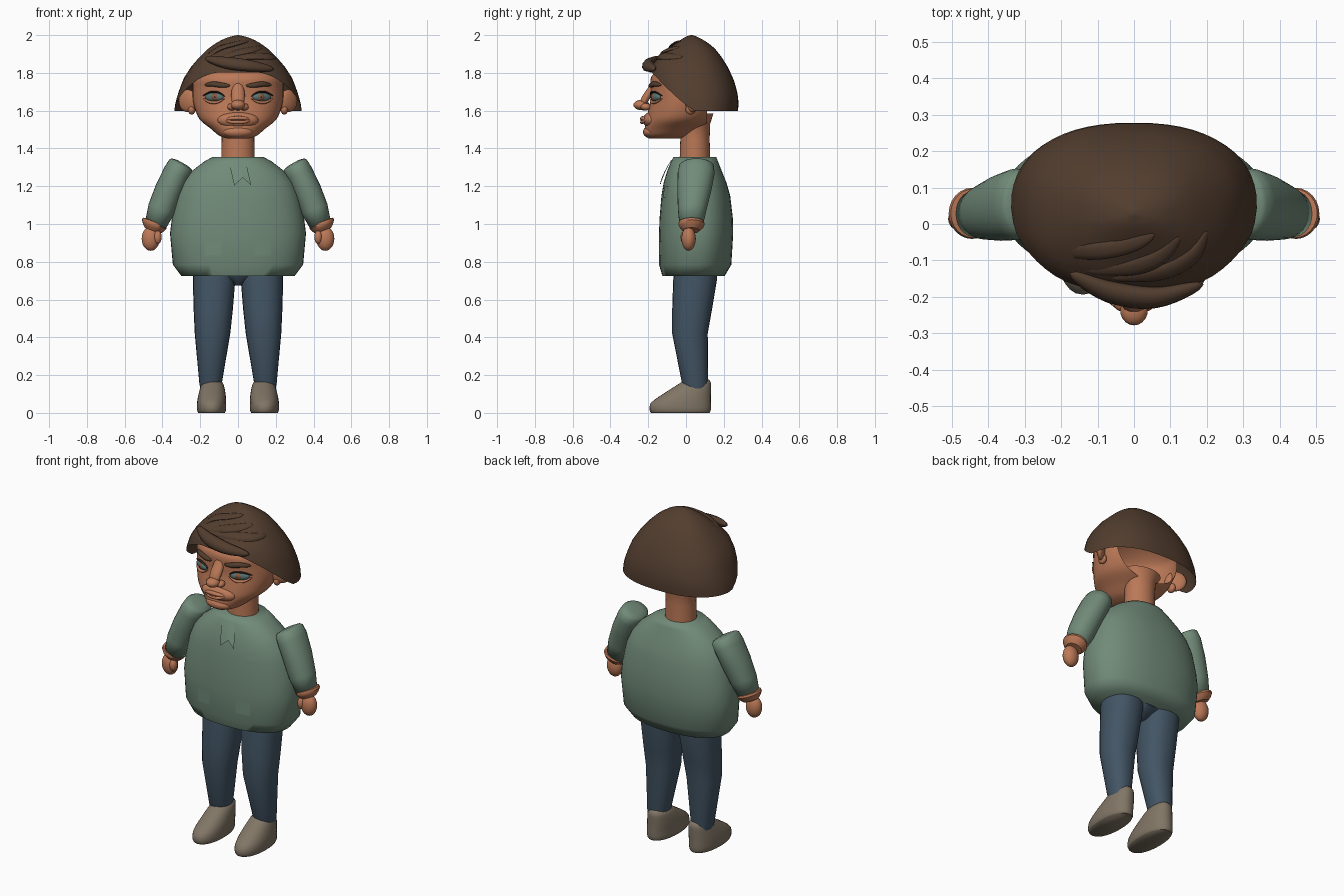
import bpy, bmesh, math
from mathutils import Vector, Matrix

if "Cube" in bpy.data.objects:
    bpy.data.objects.remove(bpy.data.objects["Cube"])


def material(name, *rgb):
    m = bpy.data.materials.new(name)
    m.diffuse_color = (*rgb, 1)
    m.use_nodes = True
    m.node_tree.nodes["Principled BSDF"].inputs["Base Color"].default_value = m.diffuse_color
    return m


SKIN = material("skin", .50, .19, .095)
HAIR = material("brown hair", .085, .047, .028)
SHIRT = material("green shirt", .165, .255, .19)
JEANS = material("blue trousers", .055, .09, .128)
SHOE = material("taupe shoe", .22, .18, .132)
EYE = material("teal eye", .10, .18, .18)
IRIS = material("brown iris", .25, .10, .05)
DARK = material("dark line", .03, .018, .012)


def finish(name, bm, mat, angle=40):
    bmesh.ops.recalc_face_normals(bm, faces=bm.faces)
    me = bpy.data.meshes.new(name)
    bm.to_mesh(me)
    bm.free()
    me.materials.append(mat)
    for p in me.polygons:
        p.use_smooth = True
    me.set_sharp_from_angle(angle=math.radians(angle))
    ob = bpy.data.objects.new(name, me)
    bpy.context.collection.objects.link(ob)
    return ob


def skin_rings(name, rows, mat, angle=40, caps=True, cut_y=None):
    """Bridge equal-length closed rings, cap the ends, optionally open the back."""
    bm = bmesh.new()
    vs = [[bm.verts.new(p) for p in r] for r in rows]
    n = len(vs[0])
    for a, b in zip(vs, vs[1:]):
        for i in range(n):
            j = (i + 1) % n
            bm.faces.new((a[i], a[j], b[j], b[i]))
    if caps:
        bm.faces.new(vs[0][::-1])
    bm.faces.new(vs[-1])
    if cut_y is not None:
        bmesh.ops.recalc_face_normals(bm, faces=bm.faces)
        bmesh.ops.bisect_plane(bm, geom=bm.verts[:] + bm.edges[:] + bm.faces[:],
                               plane_co=(0, cut_y, 0), plane_no=(0, 1, 0), clear_outer=True)
    return finish(name, bm, mat, angle)


def catmull(pts, k):
    out = []
    for i in range(len(pts) - 1):
        p = [pts[max(0, min(len(pts) - 1, i + d))] for d in (-1, 0, 1, 2)]
        for s in range(k):
            t = s / k
            out.append(tuple(.5 * (2 * b + (c - a) * t + (2 * a - 5 * b + 4 * c - d) * t * t
                                   + (3 * b - a - 3 * c + d) * t ** 3) for a, b, c, d in zip(*p)))
    return out + [tuple(pts[-1])]


def power(v, e):
    return math.copysign(abs(v) ** e, v)


def loft(name, rings, mat, n=2.0, seg=32, side=1, k=1, angle=40, cut_y=None):
    """Rings are (z, x centre, x radius, y front, y back, tilt in degrees)."""
    rows = []
    for z, x, rx, y0, y1, tilt in catmull(rings, k):
        t = math.radians(tilt)
        row = []
        for i in range(seg):
            a = 2 * math.pi * i / seg
            d = rx * power(math.cos(a), 2 / n)
            y = (y0 + y1) / 2 + (y1 - y0) / 2 * power(math.sin(a), 2 / n)
            row.append((side * (x + d * math.cos(t)), y, z + d * math.sin(t)))
        rows.append(row)
    return skin_rings(name, rows, mat, angle, True, cut_y)


def level(rings, z):
    for a, b in zip(rings, rings[1:]):
        if z <= b[0]:
            t = max(0, (z - a[0]) / (b[0] - a[0]))
            return [p + (q - p) * t for p, q in zip(a, b)]
    return rings[-1]


def front_y(rings, x, z, n):
    _, _, rx, y0, y1, _ = level(rings, z)
    return (y0 + y1) / 2 - (y1 - y0) / 2 * max(0, 1 - abs(x / rx) ** n) ** (1 / n)


def ball(name, loc, size, mat, turn=0):
    bm = bmesh.new()
    mtx = Matrix.Translation(loc) @ Matrix.Rotation(turn, 4, 'Z') @ Matrix.Diagonal((*size, 1))
    bmesh.ops.create_uvsphere(bm, u_segments=20, v_segments=12, radius=1, matrix=mtx)
    return finish(name, bm, mat, 80)


def lock(name, path, width, height, mat, core=(0, .03, 1.65)):
    """Tapered flattened strand that lies on the head."""
    pts = [Vector(p) for p in catmull(path, 6)]
    rows = []
    for i, p in enumerate(pts):
        tan = (pts[min(i + 1, len(pts) - 1)] - pts[max(i - 1, 0)]).normalized()
        wide = tan.cross(p - Vector(core)).normalized()
        up = wide.cross(tan)
        s = .06 + .94 * math.sin(math.pi * i / (len(pts) - 1)) ** .6
        rows.append([p + s * (wide * width * math.cos(a) + up * height * math.sin(a))
                     for a in (math.pi * j / 5 for j in range(10))])
    return skin_rings(name, rows, mat, 60)


def patch(name, top, bottom, rings, mat, notch=0, lift=.004, n=2.3, g=6):
    """Thin sheet over a lofted front; top and bottom are (x left, x right, z)."""
    bm = bmesh.new()
    grid = []
    for j in range(g + 1):
        v = j / g
        row = []
        for i in range(g + 1):
            u = i / g
            zb = bottom[2] + notch * (1 - abs(2 * u - 1))
            x0, x1 = (top[q] + (bottom[q] - top[q]) * v for q in (0, 1))
            x, z = x0 + (x1 - x0) * u, top[2] + (zb - top[2]) * v
            row.append(bm.verts.new((x, front_y(rings, x, z, n) - .004 - (lift - .004) * v, z)))
        grid.append(row)
    for a, b in zip(grid, grid[1:]):
        for i in range(g):
            bm.faces.new((a[i], b[i], b[i + 1], a[i + 1]))
    return finish(name, bm, mat, 60)


# Shirt body, collar and pockets
torso = [(.725, 0, .30, -.125, .205, 0), (.785, 0, .345, -.143, .24, 0), (.95, 0, .36, -.143, .25, 0),
         (1.03, 0, .35, -.14, .248, 0), (1.15, 0, .325, -.13, .234, 0), (1.22, 0, .295, -.118, .214, 0),
         (1.28, 0, .245, -.10, .19, 0), (1.33, 0, .18, -.08, .17, 0), (1.355, 0, .135, -.065, .16, 0)]
loft("shirt_body", torso, SHIRT, 2.3, 48, angle=70)
patch("collar_flap", (-.05, .04, 1.335), (-.02, .07, 1.205), torso, SHIRT, .04, .018)
for name, x, z, w, h in (("chest_pocket", .17, 1.17, .03, .03), ("left_pocket", .127, .87, .044, .038),
                         ("right_pocket", -.133, .87, .044, .038)):
    patch(name, (x - w, x + w, z + h), (x - w, x + w, z - h), torso, SHIRT)

# Neck, hips
loft("neck", [(1.30, 0, .09, -.035, .13, 0), (1.45, 0, .086, -.03, .125, 0), (1.53, 0, .09, -.03, .128, 0),
              (1.585, 0, .12, -.03, .145, 0)], SKIN)
loft("hips", [(.675, 0, .03, 0, .09, 0), (.72, 0, .11, -.05, .15, 0), (.78, 0, .2, -.07, .16, 0)], JEANS)

# Limbs on both sides
for s, tag in ((1, "left"), (-1, "right")):
    loft(tag + "_trouser_leg", [(.13, .145, .055, -.01, .11, 0), (.16, .145, .06, -.022, .117, 0),
                                (.42, .135, .094, -.073, .115, 0), (.55, .131, .104, -.073, .138, 0),
                                (.70, .127, .112, -.068, .163, 0), (.78, .127, .11, -.06, .165, 0)],
         JEANS, 2.2, 24, s)
    loft(tag + "_shoe", [(0, .14, .070, -.185, .125, 0), (.015, .14, .077, -.193, .131, 0),
                         (.05, .14, .077, -.188, .132, 0), (.085, .138, .074, -.145, .132, 0),
                         (.13, .136, .065, -.075, .133, 0), (.16, .135, .054, -.028, .132, 0),
                         (.177, .135, .035, 0, .12, 0)], SHOE, 2.2, 28, s, 2, 60)
    loft(tag + "_sleeve", [(.995, .437, .058, -.035, .09, 21), (1.08, .405, .073, -.043, .11, 22),
                           (1.18, .365, .075, -.046, .135, 25), (1.27, .323, .073, -.044, .152, 28),
                           (1.308, .302, .07, -.036, .147, 29), (1.318, .297, .06, -.022, .133, 29),
                           (1.324, .294, .03, .015, .096, 29)], SHIRT, 2.1, 28, s, 1, 85)
    loft(tag + "_cuff", [(.965, .452, .045, -.015, .07, 21), (.982, .448, .06, -.033, .09, 21),
                         (.998, .444, .069, -.041, .099, 21), (1.01, .441, .066, -.038, .096, 21),
                         (1.012, .44, .055, -.03, .085, 21)], SKIN, 2, 24, s)
    ball(tag + "_hand", (s * .462, .014, .922), (.048, .038, .064), SKIN)
    ball(tag + "_thumb", (s * .425, -.005, .93), (.021, .024, .036), SKIN)

# Face shell, open at the back under the hair
head = [(1.452, 0, .055, -.195, -.03, 0), (1.468, 0, .10, -.215, .02, 0), (1.505, 0, .145, -.218, .075, 0),
        (1.55, 0, .20, -.210, .14, 0), (1.60, 0, .225, -.200, .18, 0), (1.66, 0, .24, -.188, .205, 0),
        (1.72, 0, .24, -.187, .21, 0), (1.78, 0, .232, -.183, .20, 0), (1.84, 0, .17, -.12, .15, 0),
        (1.88, 0, .08, -.04, .08, 0)]
loft("head", head, SKIN, 2.1, 40, 1, 4, 80, .11)

# Nose, mouth and chin
lock("nose_bridge", [(0, -.168, 1.76), (0, -.186, 1.71), (0, -.222, 1.65), (0, -.225, 1.60)], .036, .022, SKIN)
ball("nose_tip", (0, -.236, 1.63), (.038, .042, .027), SKIN)
ball("muzzle", (0, -.182, 1.55), (.11, .046, .045), SKIN)
ball("chin", (0, -.185, 1.487), (.08, .043, .033), SKIN)
for name, z, h in (("upper_lip", 1.560, .010), ("lower_lip", 1.541, .011)):
    lock(name, [(-.07, -.208, 1.551), (-.03, -.228, z), (.03, -.228, z), (.07, -.208, 1.551)], h, .013, SKIN)
lock("mouth_line", [(-.065, -.217, 1.551), (-.02, -.238, 1.551), (.02, -.238, 1.551), (.065, -.217, 1.551)],
     .002, .004, IRIS)

# Eyes, brows and ears
for s, tag in ((1, "left"), (-1, "right")):
    def on_face(x, z, d):
        return (s * x, front_y(head, x, z, 2.1) - d, z)
    turn = s * math.radians(26)
    ball(tag + "_nostril", (s * .033, -.212, 1.62), (.024, .028, .019), SKIN)
    ball(tag + "_eye", on_face(.126, 1.672, 0), (.054, .017, .023), EYE, turn)
    ball(tag + "_iris", on_face(.120, 1.672, .003), (.025, .018, .021), IRIS, turn)
    ball(tag + "_pupil", on_face(.120, 1.672, .013), (.008, .01, .008), DARK, turn)
    lock(tag + "_upper_lid", [on_face(.068, 1.675, .006), on_face(.105, 1.697, .012),
                              on_face(.15, 1.697, .012), on_face(.188, 1.677, .006)], .005, .009, DARK)
    lock(tag + "_lower_lid", [on_face(.07, 1.665, .004), on_face(.11, 1.645, .008),
                              on_face(.15, 1.646, .008), on_face(.185, 1.665, .004)], .008, .011, SKIN)
    lock(tag + "_brow", [on_face(.042, 1.732, .008), on_face(.085, 1.735, .01),
                         on_face(.135, 1.741, .01), on_face(.178, 1.735, .006)], .015, .012, HAIR)
    ball(tag + "_ear", (s * .266, .035, 1.652), (.022, .06, .06), SKIN, s * math.radians(-50))
    ball(tag + "_ear_lobe", (s * .245, .025, 1.607), (.02, .027, .028), SKIN)

# Bowl of hair: the lower edge sweeps up from the nape to the forehead
dome = [(1.595, 0, .338, -.19, .275, 0), (1.65, 0, .330, -.197, .279, 0), (1.715, 0, .309, -.20, .268, 0),
        (1.77, 0, .288, -.20, .25, 0), (1.83, 0, .25, -.188, .222, 0), (1.885, 0, .203, -.145, .188, 0),
        (1.935, 0, .15, -.082, .148, 0), (1.97, 0, .097, -.035, .1, 0), (1.99, 0, .05, -.005, .062, 0),
        (2.0, 0, .006, .024, .036, 0)]
N = 2.35


def dome_point(a, z):
    _, _, rx, y0, y1, _ = level(dome, z)
    return (rx * power(math.cos(a), 2 / N), (y0 + y1) / 2 + (y1 - y0) / 2 * power(math.sin(a), 2 / N), z)


def edge_z(a):
    z = 1.70
    for _ in range(12):
        t = min(1, max(0, (.055 - dome_point(a, z)[1]) / .235))
        z = .5 * z + .5 * (1.597 + .205 * t ** 1.25)
    return z


rows = [[dome_point(a, edge_z(a) + (2.0 - edge_z(a)) * math.sin(j / 18 * math.pi / 2))
         for a in (2 * math.pi * i / 56 for i in range(56))] for j in range(19)]
skin_rings("hair_bowl", rows, HAIR, 60, False)


def on_hair(x, y):
    lo, hi = 1.7, 2.0
    for _ in range(20):
        z = (lo + hi) / 2
        _, _, rx, y0, y1, _ = level(dome, z)
        r = abs(x / rx) ** N + abs((y - (y0 + y1) / 2) / ((y1 - y0) / 2)) ** N
        lo, hi = (z, hi) if r < 1 else (lo, z)
    return (x, y, lo)


# Swept locks and fringe
for i, path in enumerate((((-.25, -.075), (-.12, -.075), (-.01, -.055), (.055, -.028)),
                          ((-.13, -.13), (-.01, -.12), (.07, -.09), (.125, -.035)),
                          ((-.06, -.15), (.07, -.135), (.16, -.09), (.20, -.02)))):
    lock(f"hair_lock_{i + 1}", [on_hair(*p) for p in path], .027, .010, HAIR)
lock("fringe", [(-.175, -.135, 1.88), (-.07, -.185, 1.855), (.06, -.202, 1.838), (.19, -.165, 1.82)],
     .036, .028, HAIR)
